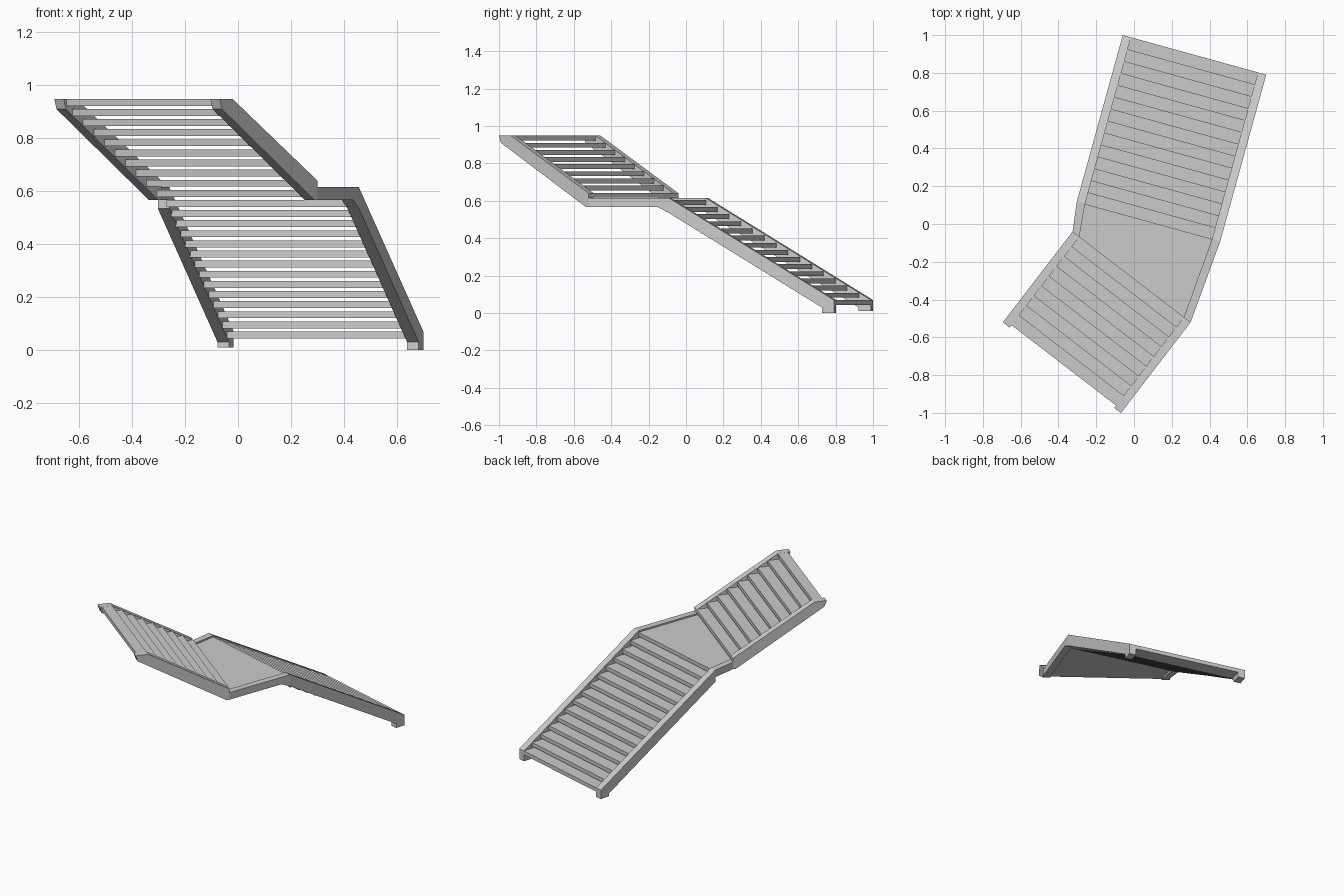
import bpy, bmesh
from mathutils import Vector

if "Cube" in bpy.data.objects:
    bpy.data.objects.remove(bpy.data.objects["Cube"])

RISE, GO = 0.0382, 0.0655      # step height and going
THICK, DEPTH = 0.026, 0.092    # tread plank
WIDTH, BOARD = 0.788, 0.045    # flight width, stringer board width


def prism(name, side_a, side_b):
    """Solid between two matching outlines."""
    bm = bmesh.new()
    a = [bm.verts.new(p) for p in side_a]
    b = [bm.verts.new(p) for p in side_b]
    n = len(a)
    bm.faces.new(a)
    bm.faces.new(b[::-1])
    for i in range(n):
        j = (i + 1) % n
        bm.faces.new((a[i], b[i], b[j], a[j]))
    bmesh.ops.recalc_face_normals(bm, faces=bm.faces)
    mesh = bpy.data.meshes.new(name)
    bm.to_mesh(mesh)
    bm.free()
    bpy.context.collection.objects.link(bpy.data.objects.new(name, mesh))


class Flight:
    """Plan frame: origin at left landing corner, u along flight, v across."""
    def __init__(self, origin, along, across):
        self.o = Vector(origin)
        self.u = Vector(along).normalized()
        self.v = Vector(across).normalized()

    def at(self, u, v, z):
        p = self.o + self.u * u + self.v * v
        return Vector((p.x, p.y, z))

    def stringer(self, name, v0, v1, profile):
        prism(name, [self.at(u, v0, z) for u, z in profile],
              [self.at(u, v1, z) for u, z in profile])

    def tread(self, name, u0, u1, top):
        rect = [(u0, top), (u1, top), (u1, top - THICK), (u0, top - THICK)]
        self.stringer(name, BOARD - 0.003, WIDTH - BOARD + 0.003, rect)


lower = Flight((-0.303, 0.118), (0.266, 0.964), (0.964, -0.266))
upper = Flight((-0.325, -0.040), (-0.609, -0.793), (0.793, -0.609))
sides = {"left": (0, BOARD), "right": (WIDTH, WIDTH - BOARD)}

# Sloping stringers of both flights
for side, (v0, v1) in sides.items():
    foot = 0.01 if side == "left" else 0.0
    lower.stringer("lower_stringer_" + side, v0, v1,
                   [(0, 0.615), (0.915, 0.07), (0.915, foot), (0.848, foot),
                    (0.848, 0.03), (0, 0.535)])
    upper.stringer("upper_stringer_" + side, v0, v1,
                   [(0, 0.64), (0.527, 0.949), (0.606, 0.949), (0.592, 0.91),
                    (0.02, 0.567), (0, 0.567)])

# Treads, each overlapping the one below
for i in range(14):
    nose = 0.915 - i * GO
    lower.tread(f"lower_tread_{i + 1}", nose - DEPTH, nose, 0.07 + RISE * i)
for i in range(9):
    nose = i * GO
    end = min(nose + DEPTH, 0.59)
    upper.tread(f"upper_tread_{i + 1}", nose, end, 0.07 + RISE * (15 + i))

# Short level boards along the landing, meeting the flights at a mitre
for side, (v0, v1) in sides.items():
    kink = 0.86 if side == "right" else 1.0
    def board(v):
        a, b = upper.at(0, v, 0), lower.at(0, v, 0)
        pts = [(0, 0.615), (1, 0.615), (1, 0.535 if kink < 1 else 0.55),
               (kink, 0.567), (0, 0.567)]
        return [a.lerp(b, t) + Vector((0, 0, z)) for t, z in pts]
    prism("landing_board_" + side, board(v0), board(v1))

# Landing platform, tucked under the first upper tread
inner, far = BOARD - 0.003, WIDTH - BOARD + 0.003
def outline(z):
    return [lower.at(0, inner, z), lower.at(0, far, z), upper.at(0, far, z),
            upper.at(0.027, far, z), upper.at(0.027, inner, z), upper.at(0, inner, z)]
top = 0.07 + RISE * 14
prism("landing_platform", outline(top), outline(top - THICK))
